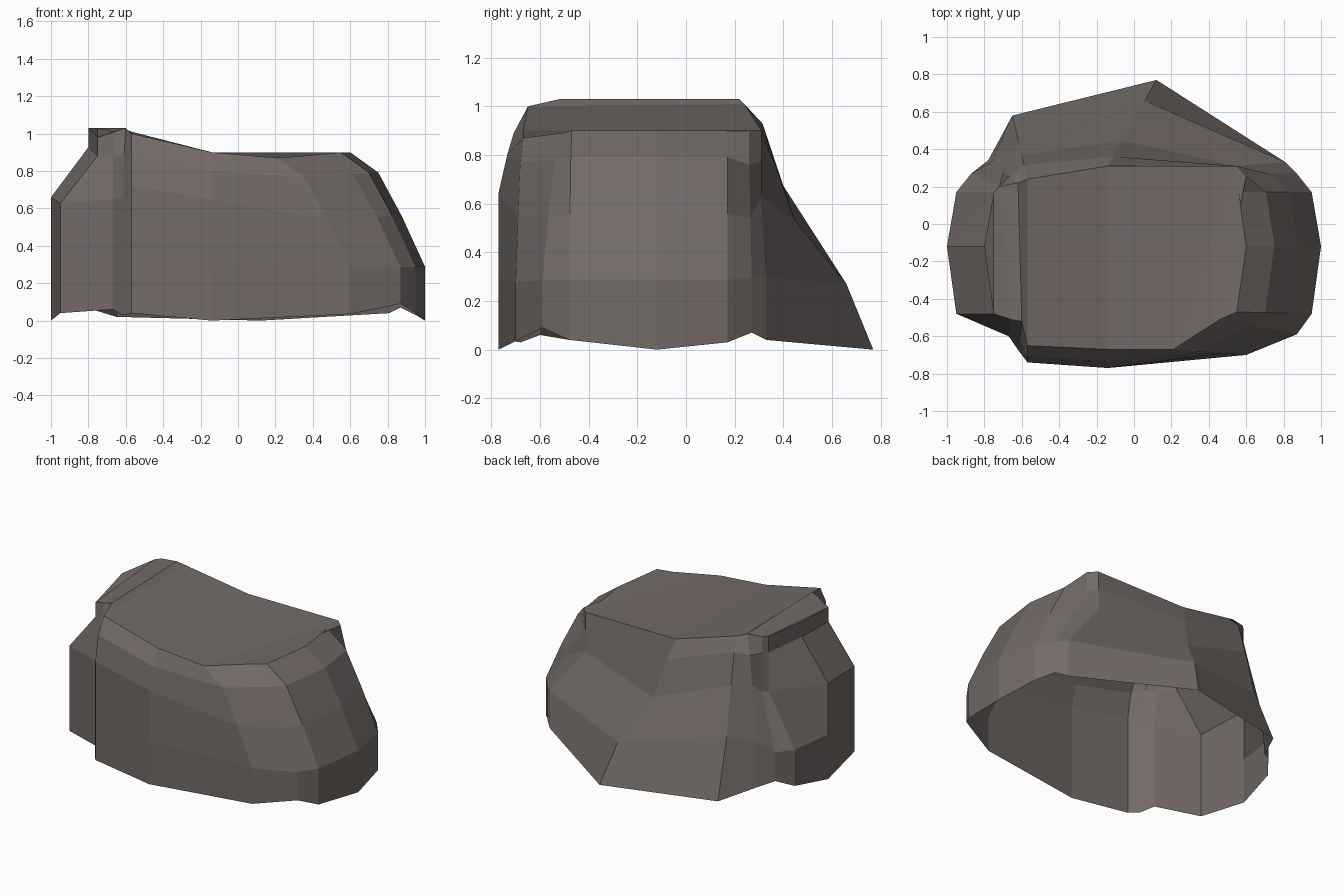
import bpy, bmesh

# Side profiles: (how far from foot outline to rim outline, fraction of rim height)
LEFT = [(0, 0.30), (0, 0.64), (1, 0.90), (1, 1)]
LEFT_BACK = [(0, 0.29), (1, 0.63), (1, 0.89), (1, 1)]
LEFT_CORNER = [(0.1, 0.36), (0.5, 0.70), (0.7, 0.88), (1, 1)]
BACK_LEFT = [(0.42, 0.40), (0.63, 0.72), (0.78, 0.92), (1, 1)]
BACK = [(0.24, 0.30), (0.70, 0.59), (0.89, 0.86), (1, 1)]
RIGHT_CORNER = [(0, 0.33), (1, 0.70), (1, 0.86), (1, 1)]
RIGHT_BACK = [(0, 0.33), (0.5, 0.60), (1, 0.845), (1, 1)]
RIGHT = [(0, 0.32), (0.31, 0.62), (0.625, 0.88), (1, 1)]
FRONT = [(0, 0.33), (0, 0.72), (0.35, 0.89), (1, 1)]
NOTCH = [(0, 0.33), (0, 0.64), (0.4, 0.86), (1, 1)]

# Columns round the boulder, per side: foot point -> rim point
SIDES = [
    (LEFT, [((-1.00, -0.12, 0.00), (-0.80, -0.12, 1.03))]),
    (LEFT_BACK, [((-0.95, 0.17, 0.05), (-0.75, 0.17, 1.03)),
                 ((-0.87, 0.27, 0.10), (-0.72, 0.20, 1.03))]),
    (LEFT_CORNER, [((-0.78, 0.34, 0.06), (-0.62, 0.22, 1.03))]),
    (BACK_LEFT, [((-0.65, 0.58, 0.02), (-0.57, 0.24, 1.01))]),
    (BACK, [((0.12, 0.77, 0.00), (-0.14, 0.31, 0.90))]),
    (RIGHT_CORNER, [((0.81, 0.33, 0.04), (0.55, 0.31, 0.90))]),
    (RIGHT_BACK, [((0.87, 0.27, 0.07), (0.60, 0.26, 0.90))]),
    (RIGHT, [((0.95, 0.17, 0.03), (0.56, 0.17, 0.90)),
             ((1.00, -0.12, 0.00), (0.60, -0.12, 0.90)),
             ((0.95, -0.48, 0.04), (0.55, -0.47, 0.90)),
             ((0.87, -0.59, 0.09), (0.46, -0.51, 0.89)),
             ((0.60, -0.70, 0.035), (0.21, -0.67, 0.87))]),
    (FRONT, [((-0.14, -0.77, 0.00), (-0.14, -0.67, 0.90)),
             ((-0.57, -0.74, 0.04), (-0.57, -0.65, 1.00))]),
    (NOTCH, [((-0.615, -0.68, 0.03), (-0.60, -0.52, 1.03)),
             ((-0.67, -0.60, 0.06), (-0.66, -0.51, 1.01))]),
    (LEFT, [((-0.95, -0.48, 0.04), (-0.75, -0.48, 0.98))]),
]

stone = bpy.data.materials.new("grey brown stone")
stone.diffuse_color = (0.17, 0.145, 0.136, 1)

bm = bmesh.new()
columns = []
for profile, pairs in SIDES:
    for foot, rim in pairs:
        column = [bm.verts.new(foot)]
        for t, h in profile:
            column.append(bm.verts.new((foot[0] + (rim[0] - foot[0]) * t,
                                        foot[1] + (rim[1] - foot[1]) * t,
                                        rim[2] * h)))
        columns.append(column)

# Boulder walls (open underneath)
n = len(columns)
for i in range(n):
    a, b = columns[i], columns[(i + 1) % n]
    for k in range(len(a) - 1):
        bm.faces.new((b[k], a[k], a[k + 1], b[k + 1]))

# Sloping top: strips joining the back rim to the front rim, a triangle at each end
rim = [c[-1] for c in columns]
half = n // 2
bm.faces.new((rim[0], rim[n - 1], rim[1]))
for i in range(1, half - 1):
    bm.faces.new((rim[i], rim[n - i], rim[n - i - 1], rim[i + 1]))
bm.faces.new((rim[half - 1], rim[half + 1], rim[half]))

bmesh.ops.recalc_face_normals(bm, faces=bm.faces[:])
mesh = bpy.data.meshes.new("boulder")
bm.to_mesh(mesh)
bm.free()
mesh.materials.append(stone)
bpy.context.collection.objects.link(bpy.data.objects.new("boulder", mesh))
